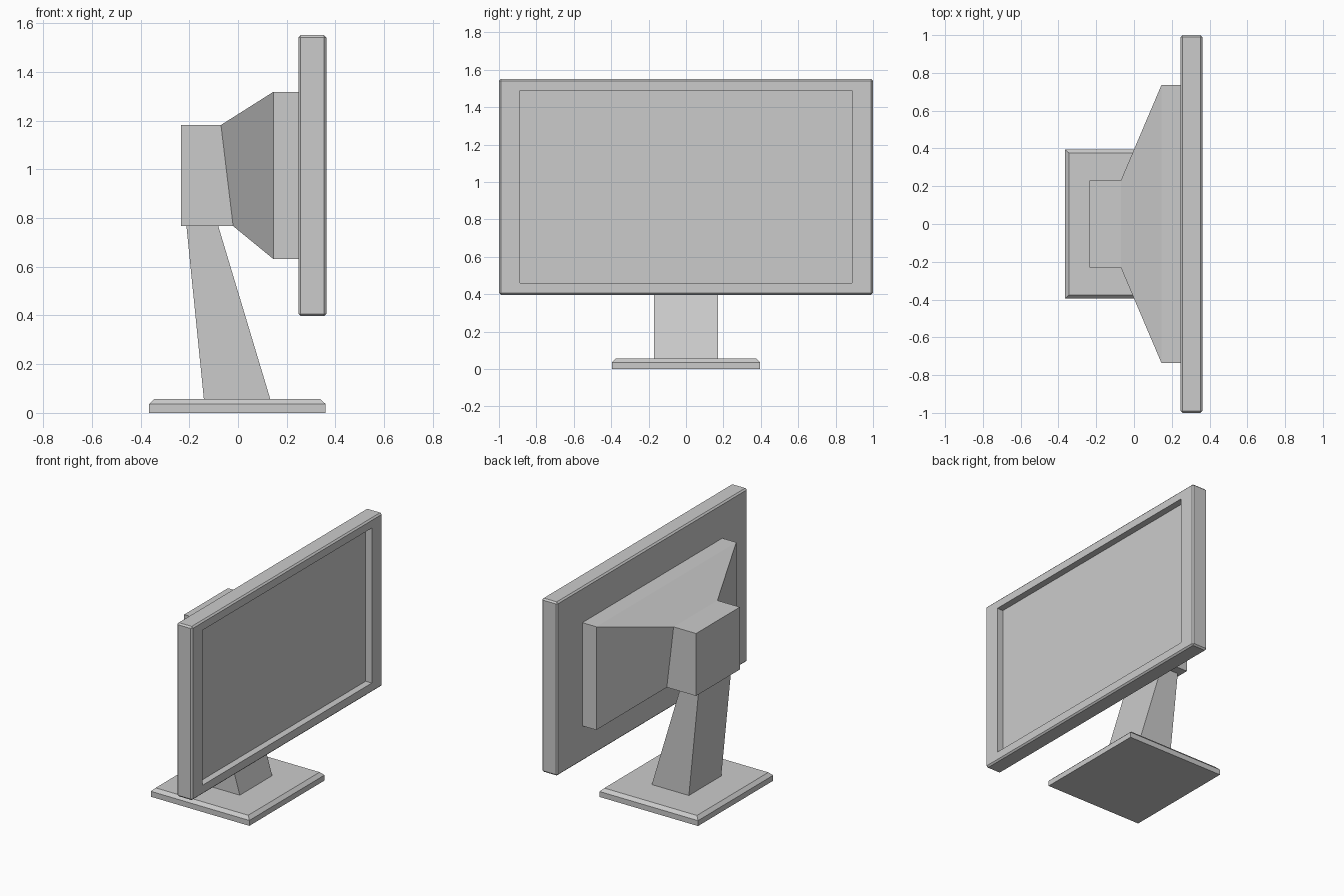
import bpy, bmesh

if "Cube" in bpy.data.objects:
    bpy.data.objects.remove(bpy.data.objects["Cube"])


def finish(name, bm):
    bmesh.ops.recalc_face_normals(bm, faces=bm.faces[:])
    mesh = bpy.data.meshes.new(name)
    bm.to_mesh(mesh)
    bm.free()
    obj = bpy.data.objects.new(name, mesh)
    bpy.context.collection.objects.link(obj)
    return obj


def loft(name, rings):
    """Skin a closed solid through matching rings of points."""
    bm = bmesh.new()
    rows = [[bm.verts.new(p) for p in ring] for ring in rings]
    for a, b in zip(rows, rows[1:]):
        for i in range(len(a)):
            j = (i + 1) % len(a)
            bm.faces.new((a[i], a[j], b[j], b[i]))
    bm.faces.new(rows[0])
    bm.faces.new(rows[-1])
    return finish(name, bm)


def flat(x0, x1, y, z):
    return [(x0, -y, z), (x1, -y, z), (x1, y, z), (x0, y, z)]


def upright(x_low, x_top, y, z0, z1):
    return [(x_low, -y, z0), (x_low, y, z0), (x_top, y, z1), (x_top, -y, z1)]


# Foot plate with chamfered top, and the leaning neck
loft("base", [flat(-.365, .36, .395, 0), flat(-.365, .36, .395, .036),
              flat(-.343, .338, .375, .057)])
loft("neck", [flat(-.14, .133, .17, .055), flat(-.212, -.082, .17, .77)])

# Rear housing: mount block flaring out to the back of the display
loft("rear_housing", [upright(-.235, -.235, .23, .767, 1.182),
                      upright(-.02, -.07, .23, .767, 1.182),
                      upright(.145, .145, .735, .632, 1.318),
                      upright(.252, .252, .735, .632, 1.318)])

# Display: chamfered slab with a recessed screen on the +x side
bm = bmesh.new()
bmesh.ops.create_cube(bm, size=1)
for v in bm.verts:
    v.co = (.305 + v.co.x * .115, v.co.y * 2, .974 + v.co.z * 1.154)
bmesh.ops.bevel(bm, geom=bm.edges[:], offset=.01, segments=1, affect='EDGES')
bmesh.ops.recalc_face_normals(bm, faces=bm.faces[:])
front = max(bm.faces, key=lambda f: f.calc_center_median().x)
bmesh.ops.inset_individual(bm, faces=[front], thickness=.05)
for v in front.verts:
    v.co.y = .888 if v.co.y > 0 else -.888
    v.co.z = 1.49 if v.co.z > 1 else .46
screen = bmesh.ops.extrude_discrete_faces(bm, faces=[front])["faces"][0]
for v in screen.verts:
    v.co.x -= .045
finish("display", bm)
